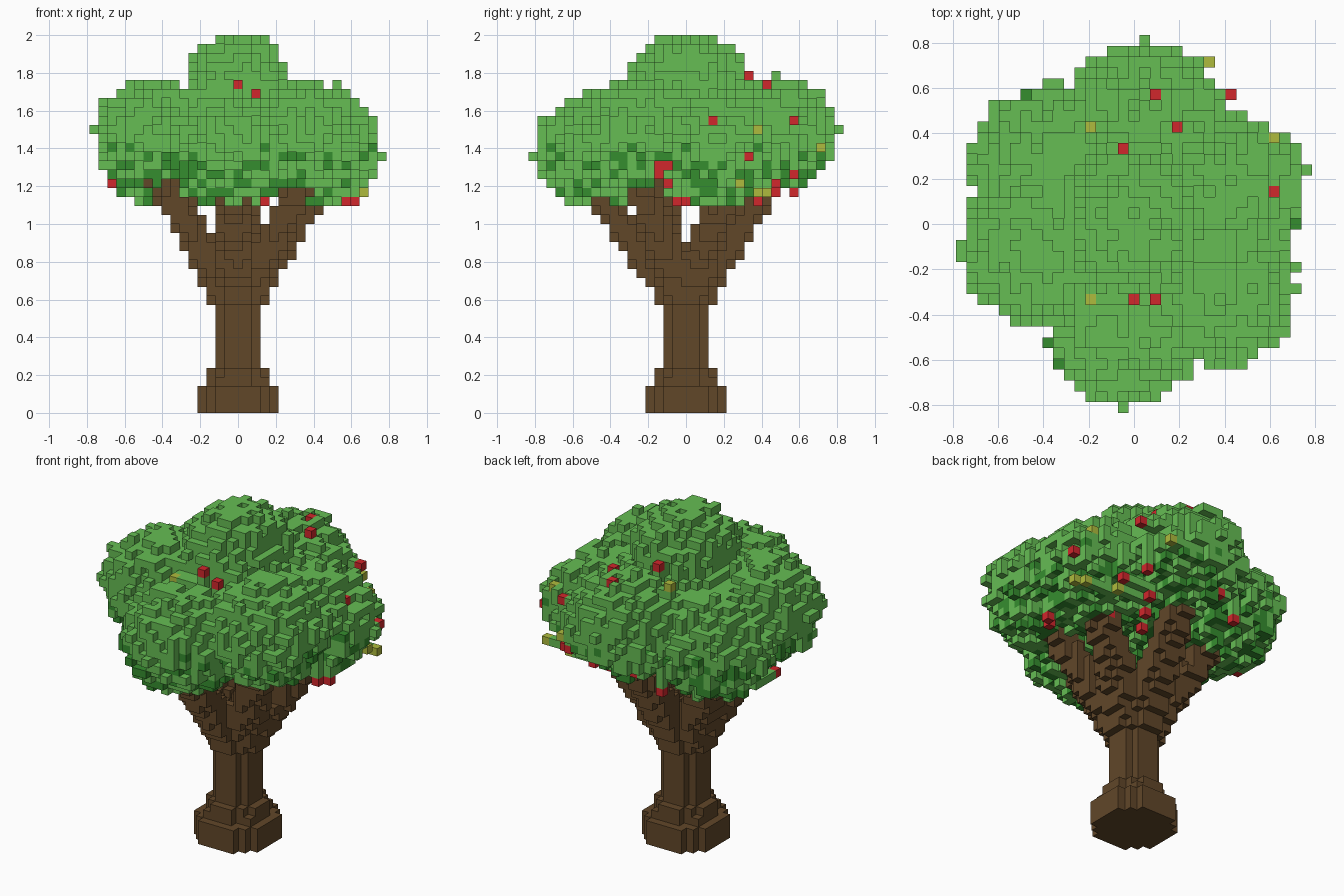
import bpy, math, random

if "Cube" in bpy.data.objects:
    bpy.data.objects.remove(bpy.data.objects["Cube"])

random.seed(4)
S = 1 / 21                      # cube size
DIRS = [(1, 0, 0), (-1, 0, 0), (0, 1, 0), (0, -1, 0), (0, 0, 1), (0, 0, -1)]


def material(name, color):
    m = bpy.data.materials.new(name)
    m.diffuse_color = (*color, 1)
    m.use_nodes = True
    m.node_tree.nodes["Principled BSDF"].inputs["Base Color"].default_value = m.diffuse_color
    return m


MATS = {
    "bark": material("bark brown", (0.120, 0.063, 0.022)),
    "light": material("leaf green", (0.132, 0.510, 0.088)),
    "dark": material("shade green", (0.036, 0.270, 0.028)),
    "red": material("ripe red", (0.640, 0.020, 0.025)),
    "yellow": material("unripe yellow", (0.430, 0.500, 0.047)),
}
grid = {}                       # (x, y, z) cell -> kind


def add(p, q):
    return tuple(a + b for a, b in zip(p, q))


def disc(cx, cy, z, r, kind):
    """Fill one layer of a round section with cubes."""
    for x in range(math.floor(cx - r), math.ceil(cx + r) + 1):
        for y in range(math.floor(cy - r), math.ceil(cy + r) + 1):
            if (x - cx) ** 2 + (y - cy) ** 2 <= r * r:
                grid[(x, y, z)] = kind


# Leaf lobes: centre x, y, z and radii in cells
lobes = [(0, 0, 35.8, 5.8, 6.6, 5.9), (0, 0, 31.3, 9.5, 9.5, 5.2)]
for angle, dist, z in [(-94, 9.7, 28.5), (-37, 9.8, 30.4), (20, 9.2, 28.7),
                       (85, 9.8, 30.6), (144, 9.6, 28.7), (193, 9.2, 30.5)]:
    a = math.radians(angle)
    lobes.append((dist * math.cos(a), dist * math.sin(a), z, 7.1, 7.1, 6.0))

for x in range(-15, 16):
    for y in range(-16, 17):
        for z in range(23, 42):
            q = min(math.sqrt(((x - l[0]) / l[3]) ** 2 + ((y - l[1]) / l[4]) ** 2
                              + ((z - l[2]) / l[5]) ** 2) for l in lobes)
            if q < random.uniform(0.88, 1.10):
                shade = min(0.52, max(0.0, (30 - z) / 7))
                grid[(x, y, z)] = "dark" if random.random() < shade else "light"

# Outermost twigs of the crown, with leaves behind each
for p, inward in [((16, 5, 28), (-1, 0, 0)), ((-16, -3, 31), (1, 0, 0)),
                  ((-16, -2, 31), (1, 0, 0)), ((1, 17, 31), (0, -1, 0)),
                  ((-1, -17, 28), (0, 1, 0)), ((0, 0, 41), (0, 0, -1))]:
    for _ in range(3):
        grid.setdefault(p, "light")
        p = add(p, inward)
# Drop leaves that hang in the air
for p in [p for p in grid if not any(add(p, d) in grid for d in DIRS)]:
    del grid[p]


def fruit(cell, kind, out):
    """Set a fruit in a cell, open it towards out and tie it to the leaves behind."""
    p = add(cell, out)
    for _ in range(6):
        if grid.get(p) in ("light", "dark"):
            del grid[p]
        p = add(p, out)
    grid[cell] = kind
    back = tuple(-c for c in out)
    p = add(cell, back)
    for _ in range(4):
        if p in grid:
            break
        grid[p] = "light"
        p = add(p, back)


UP, DOWN, RIGHT, FRONT = (0, 0, 1), (0, 0, -1), (1, 0, 0), (0, -1, 0)
# Trunk with a stepped foot
for z in range(15):
    disc(0, 0, z, 4.5 if z < 3 else 3.2 if z < 5 else 2.4 if z < 12 else 3.2, "bark")
# Root bumps on the foot
for x, y in [(3, -2), (-2, -3), (-3, 2), (2, 3)]:
    grid[(x, y, 3)] = "bark"
# Six spreading branches: angle, top layer, spread
for angle, top, spread in [(-94, 23, 11.6), (-37, 25, 9.4), (25, 23, 10.8),
                           (85, 24, 10), (146, 23, 10), (203, 25, 9.8)]:
    a = math.radians(angle)
    for z in range(12, top + 1):
        t = (z - 11) / 15
        d = spread * t
        disc(d * math.cos(a), d * math.sin(a), z, 2.5 - 0.85 * t, "bark")

# Fruit on the top of the crown
for cell in [(0, -7, 36), (2, -7, 35), (2, 12, 36), (4, 9, 36), (-1, 7, 37), (13, 3, 32)]:
    fruit(cell, "red", UP)
for cell in [(-4, -7, 34), (-4, 9, 36)]:
    fruit(cell, "yellow", UP)
# Fruit on the right side and the front left
for cell in [(13, 3, 32), (9, 12, 32), (15, 7, 28), (7, -2, 27), (7, -3, 27),
             (7, -3, 26), (7, -2, 25), (8, -1, 25), (10, 10, 25)]:
    fruit(cell, "red", RIGHT)
for cell in [(13, 8, 31), (7, 15, 29), (14, 6, 25), (14, 8, 24), (10, 9, 24)]:
    fruit(cell, "yellow", RIGHT)
fruit((-14, 2, 25), "red", FRONT)
# Fruit hanging under the crown
for cell in [(12, -1, 23), (13, 0, 23), (8, 5, 23), (5, 8, 23), (3, 5, 23),
             (6, 10, 24), (-2, 13, 26), (-5, 12, 24), (8, 12, 26)]:
    fruit(cell, "red", DOWN)
fruit((-7, 1, 24), "yellow", DOWN)


def build(name, kinds):
    """Make one mesh from the exposed cube faces of the given kinds."""
    verts, faces, slots = {}, [], []
    for p, kind in grid.items():
        if kind not in kinds:
            continue
        for d in DIRS:
            if add(p, d) in grid:
                continue
            ax = next(i for i in range(3) if d[i])
            u, v = (ax + 1) % 3, (ax + 2) % 3
            ring = [(0, 0), (1, 0), (1, 1), (0, 1)]
            face = []
            for cu, cv in ring if d[ax] > 0 else ring[::-1]:
                c = list(p)
                c[ax] += d[ax] > 0
                c[u] += cu
                c[v] += cv
                face.append(verts.setdefault(tuple(c), len(verts)))
            faces.append(face)
            slots.append(kinds.index(kind))
    me = bpy.data.meshes.new(name)
    me.from_pydata([((x - 0.5) * S, (y - 0.5) * S, z * S) for x, y, z in verts], [], faces)
    for k in kinds:
        me.materials.append(MATS[k])
    me.polygons.foreach_set("material_index", slots)
    me.update()
    bpy.context.collection.objects.link(bpy.data.objects.new(name, me))


build("trunk_and_branches", ["bark"])
build("leaf_crown", ["light", "dark"])
build("fruit", ["red", "yellow"])
